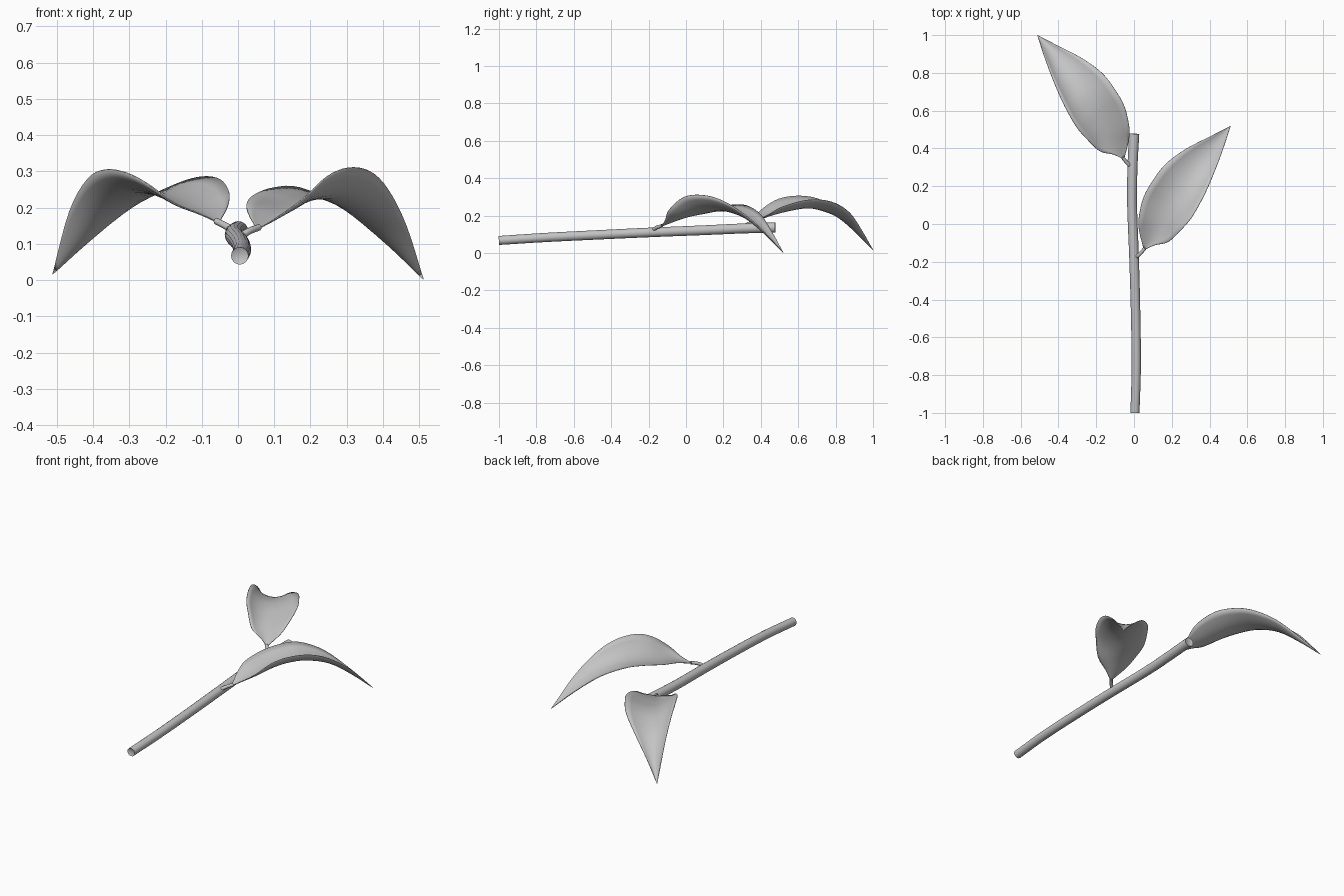
import bpy, bmesh, math
from mathutils import Vector

if "Cube" in bpy.data.objects:
    bpy.data.objects.remove(bpy.data.objects["Cube"])

grey = bpy.data.materials.new("plain grey")
grey.diffuse_color = (0.55, 0.55, 0.55, 1)
grey.use_nodes = True
grey.node_tree.nodes["Principled BSDF"].inputs["Base Color"].default_value = grey.diffuse_color


def finish(name, bm, angle=40):
    bmesh.ops.recalc_face_normals(bm, faces=bm.faces)
    mesh = bpy.data.meshes.new(name)
    bm.to_mesh(mesh)
    bm.free()
    mesh.materials.append(grey)
    ob = bpy.data.objects.new(name, mesh)
    bpy.context.collection.objects.link(ob)
    bpy.context.view_layer.objects.active = ob
    ob.select_set(True)
    bpy.ops.object.shade_smooth_by_angle(angle=math.radians(angle))
    ob.select_set(False)
    return ob


def spline(points, steps):
    """Smooth path through the given points."""
    p = [Vector(q) for q in points]
    p = [2 * p[0] - p[1]] + p + [2 * p[-1] - p[-2]]
    out = []
    for i in range(1, len(p) - 2):
        a, b, c, d = p[i - 1:i + 3]
        for k in range(steps):
            t = k / steps
            out.append(0.5 * (2 * b + (c - a) * t + (2 * a - 5 * b + 4 * c - d) * t * t
                              + (3 * b - a - 3 * c + d) * t ** 3))
    return out + [p[-2]]


def tube(name, points, r0, r1, sides, steps=4):
    path = spline(points, steps)
    bm = bmesh.new()
    rings = []
    for i, c in enumerate(path):
        tangent = (path[min(i + 1, len(path) - 1)] - path[max(i - 1, 0)]).normalized()
        u = tangent.cross(Vector((0, 0, 1))).normalized()
        v = u.cross(tangent)
        r = r0 + (r1 - r0) * i / (len(path) - 1)
        rings.append([bm.verts.new(c + r * (math.cos(a) * u + math.sin(a) * v))
                      for a in (2 * math.pi * k / sides for k in range(sides))])
    for a, b in zip(rings, rings[1:]):
        for k in range(sides):
            n = (k + 1) % sides
            bm.faces.new((a[k], a[n], b[n], b[k]))
    caps = [bm.faces.new(rings[0]), bm.faces.new(rings[-1])]
    bmesh.ops.recalc_face_normals(bm, faces=bm.faces)
    # slightly hollowed cut ends
    bmesh.ops.inset_individual(bm, faces=caps, thickness=r1 * 0.4, depth=-r1 * 0.2)
    return finish(name, bm)


# Leaf stations: inner edge, midrib, outer edge
INNER = [(.05, -.128, .145), (.028, -.04, .185), (.025, .03, .215), (.05, .14, .238),
         (.10, .23, .255), (.17, .32, .255), (.28, .40, .205), (.41, .467, .10), (.512, .52, .002)]
RIB = [(.055, -.13, .143), (.085, -.075, .165), (.13, -.01, .19), (.18, .07, .213),
       (.23, .14, .226), (.285, .22, .222), (.36, .33, .18), (.44, .43, .095), (.512, .52, .002)]
OUTER = [(.06, -.135, .143), (.11, -.112, .175), (.18, -.095, .225), (.245, -.035, .285),
         (.305, .035, .31), (.365, .14, .30), (.415, .25, .25), (.465, .38, .15), (.512, .52, .002)]


def leaf(name, side, shift, inner_dz, rib_dz, outer_dz):
    def line(pts, dz):
        return spline([(side * x, y + shift, z + d) for (x, y, z), d in zip(pts, dz)], 4)
    bm = bmesh.new()
    rows = []
    n = 10
    for a, m, b in zip(line(INNER, inner_dz), line(RIB, rib_dz), line(OUTER, outer_dz)):
        row = []
        for k in range(n + 1):
            s = 2 * k / n - 1
            row.append(bm.verts.new(a * (s * (s - 1) / 2) + m * (1 - s * s) + b * (s * (s + 1) / 2)))
        rows.append(row)
    for p, q in zip(rows, rows[1:]):
        for k in range(n):
            bm.faces.new((p[k], p[k + 1], q[k + 1], q[k]))
    bmesh.ops.remove_doubles(bm, verts=bm.verts, dist=0.0003)
    ob = finish(name, bm, 60)
    thick = ob.modifiers.new("thickness", 'SOLIDIFY')
    thick.thickness = 0.003
    thick.offset = 0


leaf("right_leaf", 1, 0, [0] * 9, [0] * 9, [0] * 9)
leaf("left_leaf", -1, .48,
     [.018, .02, .03, .04, .03, .01, .005, .01, .014],
     [.018, .018, .015, .012, .012, .012, .012, .012, .014],
     [.018, .01, -.01, -.022, -.015, .005, .03, .04, .014])

# Main stem, gently bowed
tube("stem", [(.005, -1, .067), (.012, -.75, .083), (.008, -.45, .098), (0, -.17, .111),
              (-.01, .1, .122), (-.008, .3, .131), (.001, .478, .136)], .024, .027, 16)

# Short leaf stalks
tube("right_leaf_stalk", [(.004, -.18, .118), (.03, -.16, .135), (.058, -.128, .146)], .010, .009, 10)
tube("left_leaf_stalk", [(-.012, .30, .138), (-.038, .325, .152), (-.06, .352, .163)], .010, .009, 10)
